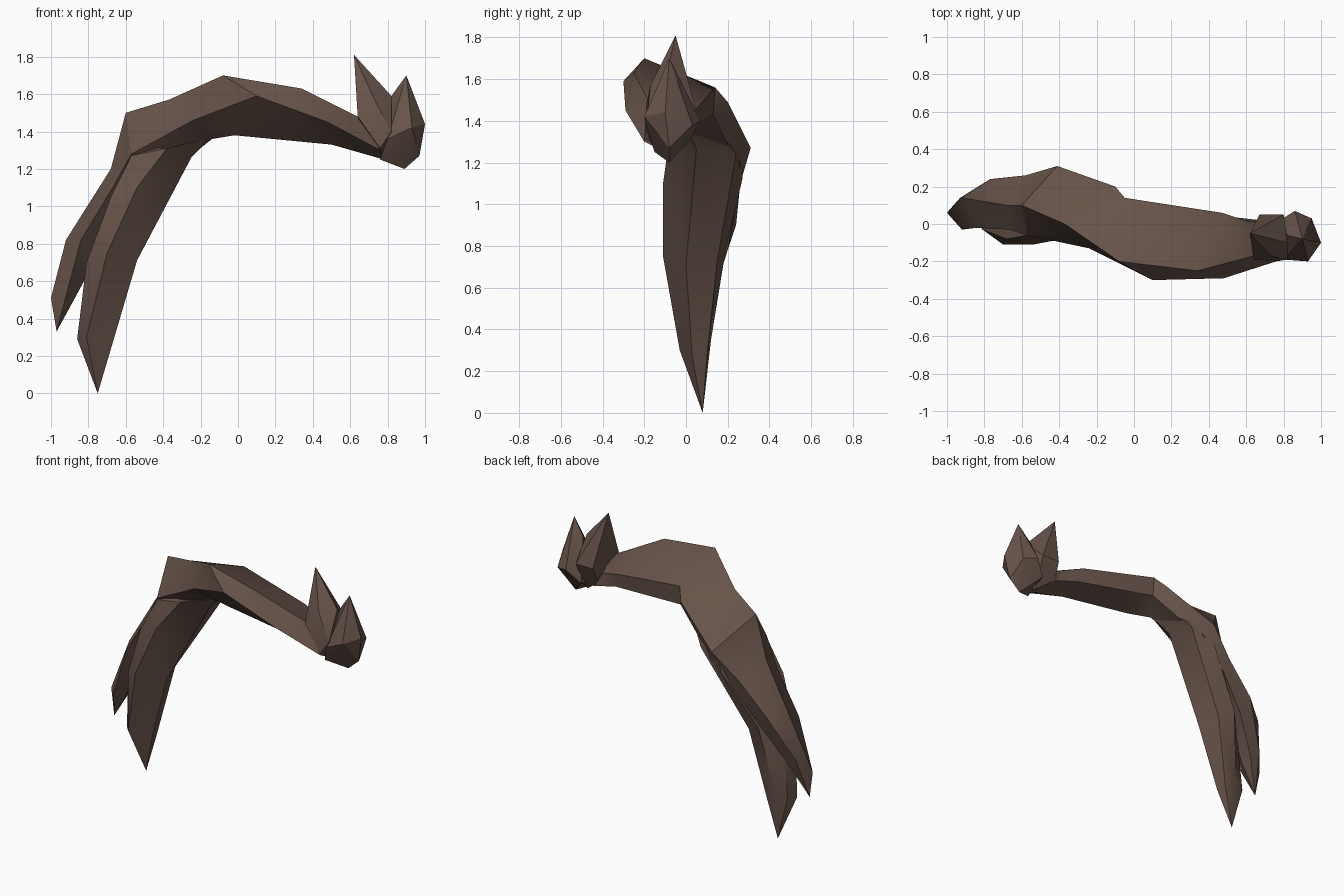
import bpy, bmesh, math

brown = bpy.data.materials.new("dark_brown")
brown.diffuse_color = (0.135, 0.087, 0.067, 1)


def finish(name, bm):
    bmesh.ops.recalc_face_normals(bm, faces=bm.faces)
    me = bpy.data.meshes.new(name)
    bm.to_mesh(me)
    bm.free()
    me.materials.append(brown)
    ob = bpy.data.objects.new(name, me)
    bpy.context.collection.objects.link(ob)
    bpy.ops.object.select_all(action='DESELECT')
    ob.select_set(True)
    bpy.context.view_layer.objects.active = ob
    bpy.ops.object.shade_smooth_by_angle(angle=math.radians(30))


def loft(name, rings, tip):
    """Skin a chain of cross-sections and close it in a point."""
    bm = bmesh.new()
    vs = [[bm.verts.new(p) for p in ring] for ring in rings]
    end = bm.verts.new(tip)
    n = len(rings[0])
    bm.faces.new(vs[0])
    for a, b in zip(vs, vs[1:]):
        for i in range(n):
            j = (i + 1) % n
            bm.faces.new((a[i], a[j], b[j], b[i]))
    for i in range(n):
        bm.faces.new((vs[-1][i], vs[-1][(i + 1) % n], end))
    bmesh.ops.triangulate(bm, faces=bm.faces)
    finish(name, bm)


def hull(name, points):
    bm = bmesh.new()
    for p in points:
        bm.verts.new(p)
    res = bmesh.ops.convex_hull(bm, input=bm.verts)
    loose = [v for v in bm.verts if not v.link_faces]
    bmesh.ops.delete(bm, geom=loose, context='VERTS')
    finish(name, bm)


# Main strand: each section runs top, front, bottom, back low, back high
loft("main_strand", [
    [(.68, -.16, 1.46), (.76, -.2, 1.30), (.78, -.1, 1.25), (.68, .02, 1.32), (.62, .01, 1.42)],
    [(.34, -.25, 1.63), (.48, -.29, 1.45), (.50, -.12, 1.33), (.50, .04, 1.37), (.47, .06, 1.47)],
    [(-.08, -.2, 1.70), (.10, -.3, 1.59), (-.02, -.08, 1.38), (-.05, .13, 1.43), (-.05, .14, 1.56)],
    [(-.37, 0, 1.57), (-.24, -.13, 1.46), (-.14, 0, 1.36), (-.24, .2, 1.28), (-.10, .2, 1.49)],
    [(-.60, .1, 1.50), (-.57, -.06, 1.28), (-.40, .05, 1.22), (-.36, .26, 1.20), (-.41, .31, 1.27)],
    [(-.68, .1, 1.20), (-.67, -.03, 1.10), (-.60, .08, 1.00), (-.55, .24, 1.00), (-.58, .26, 1.10)],
    [(-.92, .14, .82), (-.84, -.02, .82), (-.75, .08, .74), (-.72, .2, .78), (-.77, .24, .90)],
    [(-1.0, .06, .51), (-.92, -.03, .52), (-.85, .05, .55), (-.86, .13, .56), (-.93, .14, .60)],
], (-.97, .05, .33))

# Long strand: each section runs outer, front outer, front, inner, inner back, back
loft("long_strand", [
    [(-.55, .05, 1.32), (-.57, -.06, 1.27), (-.38, -.08, 1.31), (-.14, 0, 1.37), (-.20, .18, 1.32), (-.41, .27, 1.27)],
    [(-.66, .08, 1.05), (-.68, -.08, 1.05), (-.54, -.11, 1.10), (-.25, .05, 1.26), (-.28, .24, 1.24), (-.46, .27, 1.12)],
    [(-.79, .08, .72), (-.81, -.03, .70), (-.70, -.11, .75), (-.54, 0, .71), (-.58, .15, .73), (-.68, .19, .78)],
    [(-.83, .09, .30), (-.86, .03, .29), (-.81, -.03, .30), (-.67, .03, .27), (-.68, .1, .27), (-.75, .12, .35)],
], (-.75, .08, 0))

# Tied knot with two pointed tufts
hull("inner_tuft", [
    (.62, -.05, 1.81), (.64, -.19, 1.48), (.73, -.17, 1.57), (.82, -.1, 1.59),
    (.67, .05, 1.45), (.80, .05, 1.45), (.76, -.2, 1.31), (.78, -.05, 1.25),
    (.66, 0, 1.34), (.82, -.19, 1.40)])
hull("outer_tuft", [
    (.90, -.08, 1.70), (1.0, -.1, 1.44), (.93, -.2, 1.42), (.80, -.19, 1.36),
    (.86, .07, 1.40), (.95, .03, 1.38), (.97, -.08, 1.27), (.89, -.08, 1.20),
    (.76, -.15, 1.25), (.78, .02, 1.31), (.82, -.06, 1.59)])
